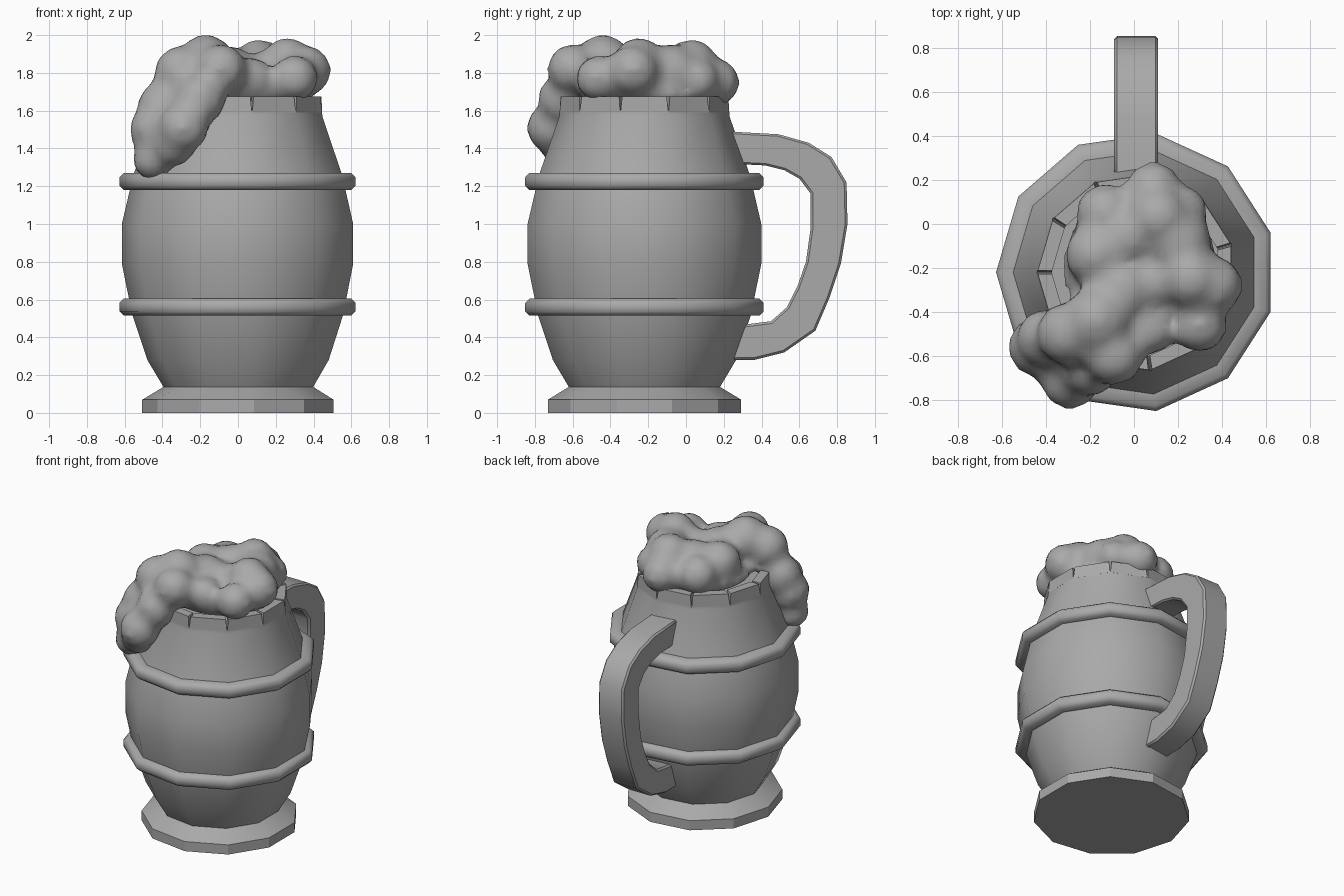
import bpy, bmesh, math
from mathutils import Matrix, Vector

if "Cube" in bpy.data.objects:
    bpy.data.objects.remove(bpy.data.objects["Cube"])

CX, CY, SIDES = 0.01, -0.22, 11
grey = bpy.data.materials.new("plain grey")
grey.diffuse_color = (0.4, 0.4, 0.4, 1)
grey.use_nodes = True
grey.node_tree.nodes["Principled BSDF"].inputs["Base Color"].default_value = grey.diffuse_color


def finish(name, bm, angle=40):
    bmesh.ops.recalc_face_normals(bm, faces=bm.faces)
    me = bpy.data.meshes.new(name)
    bm.to_mesh(me)
    bm.free()
    me.materials.append(grey)
    ob = bpy.data.objects.new(name, me)
    bpy.context.collection.objects.link(ob)
    bpy.ops.object.select_all(action='DESELECT')
    ob.select_set(True)
    bpy.context.view_layer.objects.active = ob
    bpy.ops.object.shade_smooth_by_angle(angle=math.radians(angle))
    return ob


def point(r, z, step):
    a = math.pi + 2 * math.pi * step / SIDES
    return Vector((CX + r * math.cos(a), CY + r * math.sin(a), z))


def lathe(name, profile, closed=False, angle=40):
    bm = bmesh.new()
    rings = [[bm.verts.new(point(r, z, i)) for i in range(SIDES)] for r, z in profile]
    pairs = list(zip(rings, rings[1:] + rings[:1])) if closed else list(zip(rings, rings[1:]))
    for a, b in pairs:
        for i in range(SIDES):
            j = (i + 1) % SIDES
            bm.faces.new((a[i], a[j], b[j], b[i]))
    if not closed:
        bm.faces.new(rings[0])
        bm.faces.new(rings[-1])
    return finish(name, bm, angle)


# Barrel body, foot and two hoops
lathe("barrel", [(.40, .13), (.49, .28), (.57, .52), (.625, .79), (.625, 1.0),
                 (.585, 1.17), (.56, 1.27), (.455, 1.57), (.453, 1.6), (.39, 1.6)])
lathe("foot", [(.517, 0), (.517, .07), (.40, .14)], angle=30)
for name, z in (("lower_hoop", .56), ("upper_hoop", 1.225)):
    lathe(name, [(.55, z - .045), (.615, z - .045), (.638, z - .022), (.638, z + .022),
                 (.615, z + .045), (.55, z + .045)], closed=True, angle=50)

# Rim staves with tapered notches between them
bm = bmesh.new()
for i in range(SIDES):
    loops = []
    for z, r, gap in ((1.59, .454, .004), (1.675, .45, .035)):
        corners = []
        for radius in (r, .385):
            a, b = point(radius, z, i), point(radius, z, i + 1)
            ends = [a.lerp(b, gap), b.lerp(a, gap)]
            corners += ends if radius == r else ends[::-1]
        loops.append([bm.verts.new(c) for c in corners])
    lo, hi = loops
    bm.faces.new(lo)
    bm.faces.new(hi)
    for k in range(4):
        m = (k + 1) % 4
        bm.faces.new((lo[k], lo[m], hi[m], hi[k]))
finish("rim_staves", bm, 30)

# Handle: rectangular section following paired outer and inner curves (y, z)
outer = [(.22, 1.49), (.49, 1.475), (.65, 1.43), (.77, 1.355), (.85, 1.22), (.855, 1.0),
         (.82, .79), (.76, .61), (.685, .435), (.52, .32), (.36, .28), (.22, .28)]
inner = [(.22, 1.32), (.42, 1.31), (.52, 1.285), (.60, 1.24), (.66, 1.16), (.66, .98),
         (.635, .80), (.59, .67), (.535, .56), (.45, .485), (.33, .47), (.22, .45)]
bm = bmesh.new()
sections = []
for (oy, oz), (iy, iz) in zip(outer, inner):
    sections.append([bm.verts.new(c) for c in ((CX - .1, oy, oz), (CX + .1, oy, oz),
                                               (CX + .1, iy, iz), (CX - .1, iy, iz))])
for a, b in zip(sections, sections[1:]):
    for k in range(4):
        m = (k + 1) % 4
        bm.faces.new((a[k], a[m], b[m], b[k]))
bm.faces.new(sections[0])
bm.faces.new(sections[-1])
handle = finish("handle", bm, 40)
bevel = handle.modifiers.new("soft edges", 'BEVEL')
bevel.width, bevel.segments, bevel.limit_method = .012, 1, 'ANGLE'
bevel.angle_limit = math.radians(50)

# Foam: overlapping lumps fused into one skin (x, y, z, radius)
lumps = [
    (-.17, -.44, 1.85, .16), (-.09, -.60, 1.82, .14), (-.30, -.50, 1.80, .15),
    (-.20, -.65, 1.66, .14), (-.40, -.52, 1.62, .14), (-.29, -.71, 1.51, .14),
    (-.44, -.56, 1.50, .14), (-.45, -.58, 1.34, .115), (-.34, -.66, 1.42, .12),
    (.07, -.48, 1.77, .12), (.30, -.46, 1.77, .13), (.36, -.28, 1.81, .14),
    (.26, -.25, 1.86, .135), (.20, -.08, 1.80, .16), (.11, .03, 1.84, .145),
    (.09, .16, 1.75, .13), (.22, .06, 1.76, .12), (-.13, .05, 1.76, .14),
    (-.17, -.14, 1.79, .15), (-.02, -.06, 1.80, .14), (-.05, -.30, 1.79, .16),
    (.10, -.26, 1.76, .15),
]
bm = bmesh.new()
for x, y, z, r in lumps:
    bmesh.ops.create_icosphere(bm, subdivisions=2, radius=r, matrix=Matrix.Translation((x, y, z)))
# Flat bed of foam inside the rim
bmesh.ops.create_icosphere(bm, subdivisions=3, radius=1, matrix=Matrix.LocRotScale(
    Vector((.03, -.2, 1.68)), None, Vector((.36, .36, .09))))
foam = finish("foam", bm, 180)
skin = foam.modifiers.new("fuse", 'REMESH')
skin.mode, skin.voxel_size, skin.use_smooth_shade = 'VOXEL', .035, True
relax = foam.modifiers.new("relax", 'SMOOTH')
relax.factor, relax.iterations = .5, 4
